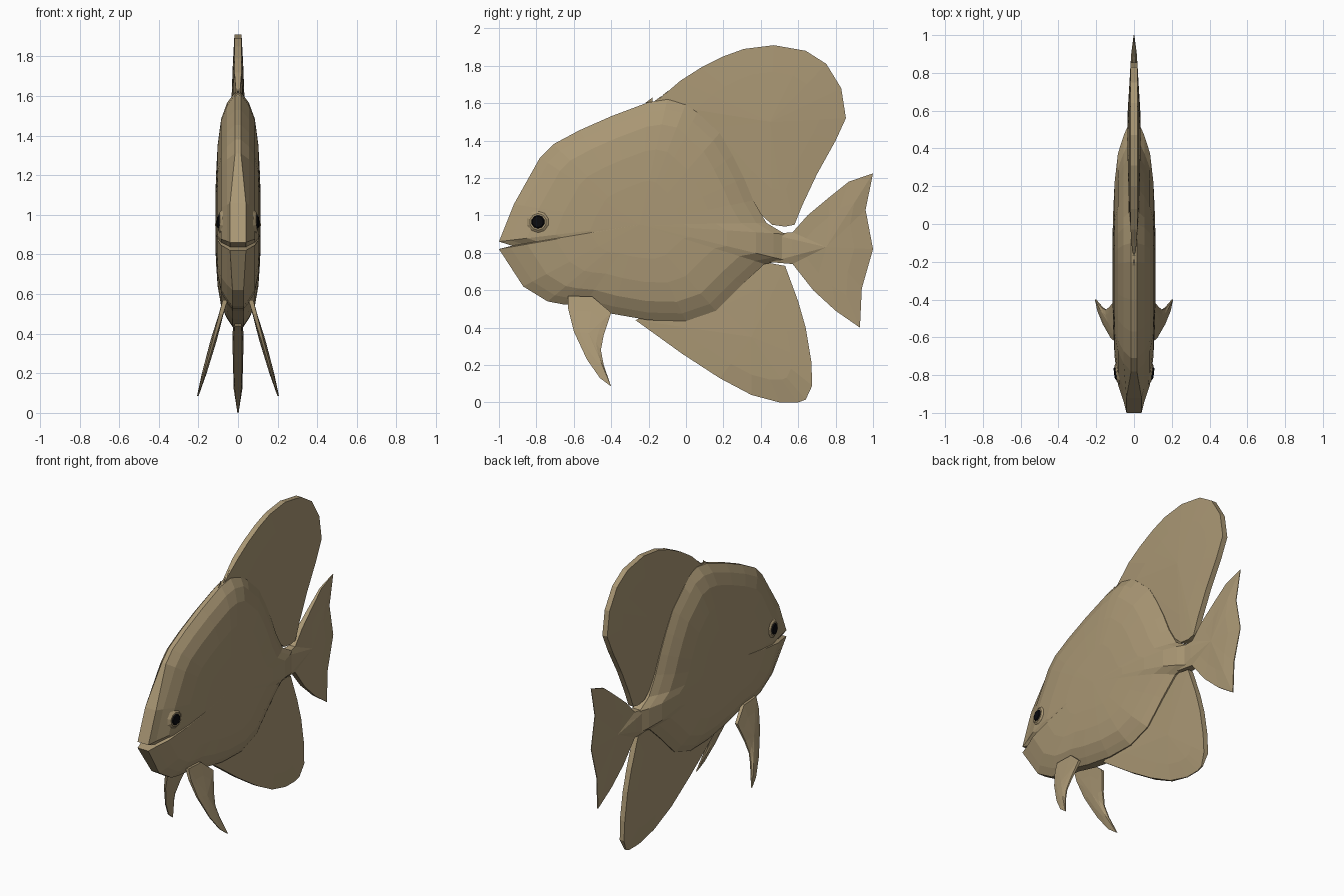
import bpy, bmesh, math
from mathutils import Vector
from mathutils.bvhtree import BVHTree

if "Cube" in bpy.data.objects:
    bpy.data.objects.remove(bpy.data.objects["Cube"])


def material(name, rgb):
    m = bpy.data.materials.new(name)
    m.diffuse_color = (*rgb, 1)
    m.use_nodes = True
    m.node_tree.nodes["Principled BSDF"].inputs["Base Color"].default_value = m.diffuse_color
    return m


TAN = material("tan skin", (0.40, 0.31, 0.175))
BLACK = material("black pupil", (0.003, 0.003, 0.004))


def finish(bm, name, mat):
    bmesh.ops.recalc_face_normals(bm, faces=bm.faces)
    me = bpy.data.meshes.new(name)
    bm.to_mesh(me)
    me.materials.append(mat)
    ob = bpy.data.objects.new(name, me)
    bpy.context.collection.objects.link(ob)
    return ob


def pillow(outline, centre, rings, mid, edge, offset=lambda z: 0.0):
    """Side outline (y, z) swelling from a rim of half width edge(y, z) to mid."""
    bm = bmesh.new()
    cy, cz = centre
    levels = [(s, x, 1) for s, x in reversed(rings)] + [(1, 0, 1), (1, 0, -1)]
    levels += [(s, x, -1) for s, x in rings]
    loops = []
    for s, x, side in levels:
        loop = []
        for y, z in outline:
            py, pz = cy + (y - cy) * s, cz + (z - cz) * s
            w = max(x, edge(y, z)) if s < 1 else edge(y, z)
            loop.append(bm.verts.new((side * w + offset(pz), py, pz)))
        loops.append(loop)
    n = len(outline)
    for a, b in zip(loops, loops[1:]):
        for i in range(n):
            j = (i + 1) % n
            bm.faces.new((a[i], a[j], b[j], b[i]))
    for loop, side in ((loops[0], 1), (loops[-1], -1)):
        c = bm.verts.new((side * mid + offset(cz), cy, cz))
        for i in range(n):
            bm.faces.new((loop[i], loop[(i + 1) % n], c))
    return bm


# Body, with the mouth as a notch in the outline
body_outline = [
    (-1, .86), (-.92, 1.06), (-.78, 1.31), (-.71, 1.38), (-.57, 1.455), (-.4, 1.53),
    (-.2, 1.605), (-.1, 1.62), (0, 1.6), (.06, 1.55), (.18, 1.44), (.25, 1.32),
    (.31, 1.2), (.36, 1.08), (.43, .96), (.53, .9), (.53, .76), (.42, .74), (.3, .63),
    (.16, .49), (0, .435), (-.2, .44), (-.4, .475), (-.55, .515), (-.66, .525),
    (-.74, .54), (-.87, .62), (-1, .82), (-.93, .838)]


def body_edge(y, z):
    if y < -.9:
        return .04
    return .028 if y > .03 or z < .7 else .015


bm = pillow(body_outline, (-.25, .95),
            [(.92, .055), (.8, .085), (.6, .103), (.35, .112)], .115, body_edge)
skin = finish(bm, "body", TAN)
tree = BVHTree.FromBMesh(bm)

# Tail fin, thick at the root and thin at the trailing edge
tail = [(.45, .9), (.57, .91), (.65, 1), (.77, 1.1), (.87, 1.18), (1, 1.225), (.96, 1.03),
        (1, .82), (.94, .61), (.93, .4), (.8, .49), (.68, .6), (.57, .74), (.45, .75)]
finish(pillow(tail, (.75, .83), [(.6, .015)], .024,
              lambda y, z: .035 if y < .5 else max(.002, .022 * (1 - y) / .43)),
       "tail_fin", TAN)

# Dorsal fin
dorsal = [(-.17, 1.6), (-.03, 1.72), (.08, 1.79), (.2, 1.85), (.31, 1.89), (.47, 1.91),
          (.64, 1.88), (.75, 1.81), (.83, 1.68), (.855, 1.52), (.8, 1.4), (.7, 1.22),
          (.62, 1.05), (.58, .95), (.53, .94), (.46, .95), (.3, 1.1), (0, 1.45)]
finish(pillow(dorsal, (.45, 1.5), [(.65, .026)], .036,
              lambda y, z: .008 if y < -.1 else .018), "dorsal_fin", TAN)

# Anal fin, tapering to a thin lower edge
anal = [(-.27, .44), (-.02, .26), (.18, .13), (.35, .04), (.5, 0), (.6, 0), (.64, .015),
        (.675, .09), (.67, .22), (.64, .4), (.6, .54), (.53, .73), (.42, .75), (.1, .6)]
finish(pillow(anal, (.35, .35), [(.65, .022)], .028,
              lambda y, z: min(.018, .003 + z * .14)), "anal_fin", TAN)

# Short spines in front of the dorsal and along the anal fin
bm = bmesh.new()
for y, z, d in [(-.2, 1.6, 1), (-.15, 1.61, 1), (-.11, 1.64, 1),
                (-.03, .29, -1), (0, .275, -1), (.025, .26, -1)]:
    base = [bm.verts.new(p) for p in ((-.008, y - .02, z), (.008, y - .02, z), (0, y + .02, z))]
    tip = bm.verts.new((0, y + .02, z + d * .03))
    bm.faces.new(base)
    for i in range(3):
        bm.faces.new((base[i], base[(i + 1) % 3], tip))
finish(bm, "fin_spines", TAN)

# Curved pelvic fins splaying outward and downward
pelvic = [(-.63, .57), (-.5, .565), (-.4, .48), (-.44, .36), (-.455, .28), (-.44, .2),
          (-.4, .085), (-.46, .13), (-.53, .23), (-.6, .38), (-.63, .5)]
for name, side in (("right", 1), ("left", -1)):
    finish(pillow(pelvic, (-.52, .37), [(.6, .012)], .016,
                  lambda y, z: .004 + max(0, z - .3) * .03,
                  lambda z, s=side: s * (.065 + (.57 - z) * .285)),
           name + "_pelvic_fin", TAN)

# Eyes: a low tan rim and a black pupil, both lying on the skin
for name, side in (("right", 1), ("left", -1)):
    hit, normal, _, _ = tree.ray_cast(Vector((side, -.79, .965)), Vector((-side, 0, 0)))
    if normal.x * side < 0:
        normal = -normal
    turn = normal.to_track_quat('Z', 'Y').to_matrix().to_4x4()
    for part, r1, r2, depth, out, mat in (("eye_rim", .064, .045, .014, .002, TAN),
                                          ("pupil", .037, .03, .008, .012, BLACK)):
        bm = bmesh.new()
        bmesh.ops.create_cone(bm, cap_ends=True, segments=10, radius1=r1, radius2=r2, depth=depth)
        bmesh.ops.transform(bm, matrix=turn, verts=bm.verts)
        bmesh.ops.translate(bm, vec=hit + normal * out, verts=bm.verts)
        finish(bm, name + "_" + part, mat)
